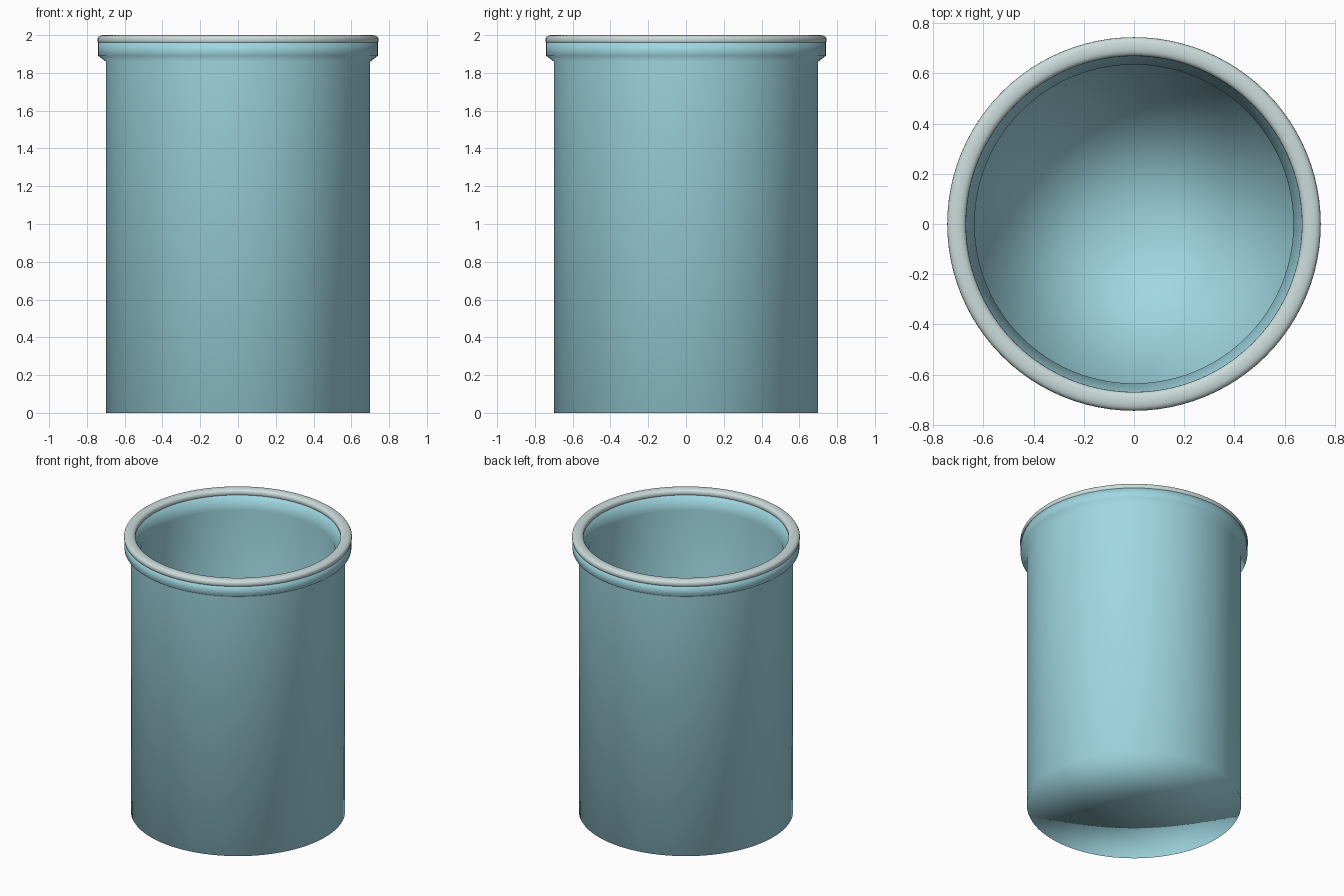
import bpy
import bmesh
import math

SIDES = 96

cube = bpy.data.objects.get("Cube")
if cube:
    bpy.data.objects.remove(cube, do_unlink=True)


def make_material(name, colour):
    mat = bpy.data.materials.new(name)
    mat.use_nodes = True
    mat.diffuse_color = (*colour, 1)
    mat.node_tree.nodes["Principled BSDF"].inputs["Base Color"].default_value = (*colour, 1)
    return mat


def lathe(name, profile, mat, closed=False):
    """Turn an (r, z) profile about the z axis; points at r = 0 become fan centres."""
    bm = bmesh.new()
    rings = []
    for r, z in profile:
        if r == 0:
            rings.append([bm.verts.new((0, 0, z))] * SIDES)
        else:
            angles = [math.tau * i / SIDES for i in range(SIDES)]
            rings.append([bm.verts.new((r * math.cos(a), r * math.sin(a), z)) for a in angles])
    pairs = list(zip(rings, rings[1:]))
    if closed:
        pairs.append((rings[-1], rings[0]))
    for low, high in pairs:
        for i in range(SIDES):
            j = (i + 1) % SIDES
            corners = dict.fromkeys((low[i], low[j], high[j], high[i]))
            bm.faces.new(list(corners)).smooth = True
    bmesh.ops.recalc_face_normals(bm, faces=bm.faces)
    mesh = bpy.data.meshes.new(name)
    bm.to_mesh(mesh)
    bm.free()
    mesh.materials.append(mat)
    obj = bpy.data.objects.new(name, mesh)
    bpy.context.collection.objects.link(obj)
    return obj


teal = make_material("pale teal", (0.35, 0.68, 0.76))
grey = make_material("pale grey", (0.60, 0.71, 0.71))

# Hollow body: base, outer wall, flared collar, inner wall and floor
body = lathe("cup_body", [
    (0, 0), (0.70, 0), (0.70, 1.86), (0.74, 1.89), (0.74, 1.965),
    (0.672, 1.965), (0.672, 1.90), (0.635, 1.87), (0.635, 0.07), (0, 0.07),
], teal)
soft = body.modifiers.new("soft_normals", "WEIGHTED_NORMAL")
soft.mode = "FACE_AREA"
soft.weight = 25

# Rounded rim bead on top of the collar
bead = []
for k in range(20):
    a = math.tau * k / 20
    c, s = math.cos(a), math.sin(a)
    bead.append((0.7065 + 0.0375 * math.copysign(abs(c) ** 0.8, c),
                 1.974 + 0.026 * math.copysign(abs(s) ** 0.8, s)))
lathe("rim_bead", bead, grey, closed=True)
